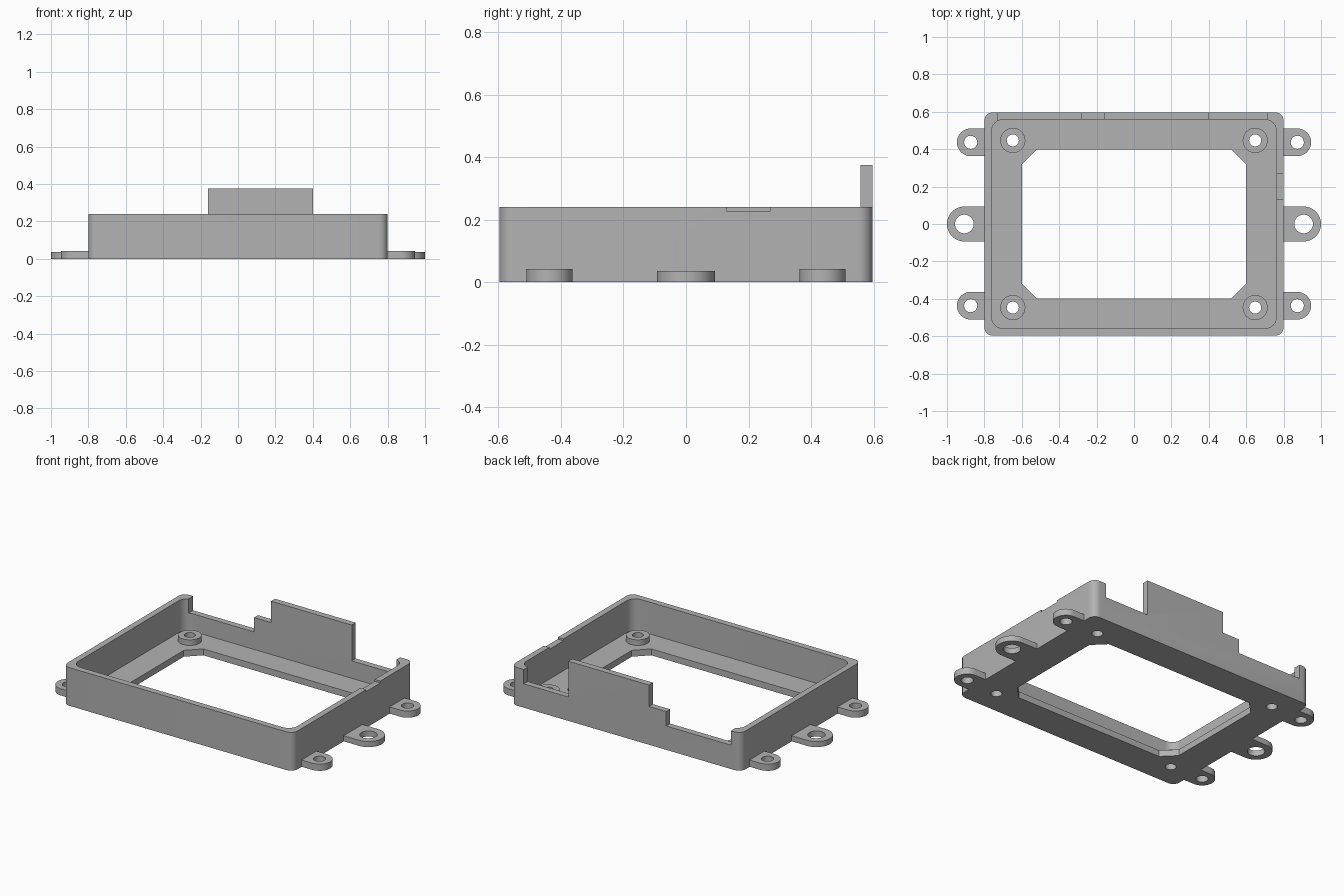
import bpy
import bmesh
from math import cos, sin, pi

if "Cube" in bpy.data.objects:
    bpy.data.objects.remove(bpy.data.objects["Cube"], do_unlink=True)

grey = bpy.data.materials.new("plain grey")
grey.use_nodes = True
grey.diffuse_color = (0.45, 0.45, 0.45, 1)
grey.node_tree.nodes["Principled BSDF"].inputs["Base Color"].default_value = grey.diffuse_color


def arc(cx, cy, r, start, end, steps):
    return [(cx + r * cos(start + (end - start) * i / steps),
             cy + r * sin(start + (end - start) * i / steps)) for i in range(steps + 1)]


def circle(cx, cy, r):
    return arc(cx, cy, r, 0, 2 * pi, 40)[:-1]


def rounded_rect(hx, hy, r, steps=8):
    # one step per corner gives a chamfer
    points = []
    for i, (sx, sy) in enumerate([(1, 1), (-1, 1), (-1, -1), (1, -1)]):
        points += arc(sx * (hx - r), sy * (hy - r), r, i * pi / 2, (i + 1) * pi / 2, steps)
    return points


def rect(x0, x1, y0, y1):
    return [(x0, y0), (x1, y0), (x1, y1), (x0, y1)]


def prism(name, outline, z0, z1):
    bm = bmesh.new()
    base = bm.faces.new([bm.verts.new((x, y, z0)) for x, y in outline])
    top = bmesh.ops.extrude_face_region(bm, geom=[base])["geom"]
    bmesh.ops.translate(bm, vec=(0, 0, z1 - z0),
                        verts=[v for v in top if isinstance(v, bmesh.types.BMVert)])
    bmesh.ops.recalc_face_normals(bm, faces=bm.faces)
    mesh = bpy.data.meshes.new(name)
    bm.to_mesh(mesh)
    bm.free()
    mesh.materials.append(grey)
    obj = bpy.data.objects.new(name, mesh)
    bpy.context.collection.objects.link(obj)
    return obj


def carve(obj, outline, z0, z1):
    cutter = prism("cutter", outline, z0, z1)
    cutter.hide_render = True
    mod = obj.modifiers.new("cut", "BOOLEAN")
    mod.operation = "DIFFERENCE"
    mod.solver = "EXACT"
    mod.object = cutter
    bpy.ops.object.select_all(action="DESELECT")
    bpy.context.view_layer.objects.active = obj
    obj.select_set(True)
    bpy.ops.object.modifier_apply(modifier=mod.name)
    bpy.data.objects.remove(cutter, do_unlink=True)


def finish(obj):
    bpy.ops.object.select_all(action="DESELECT")
    bpy.context.view_layer.objects.active = obj
    obj.select_set(True)
    bpy.ops.object.shade_smooth_by_angle()


RIM, FLOOR, TALL, OVER = 0.24, 0.04, 0.375, 0.5
corners = [(sx, sy) for sx in (-1, 1) for sy in (-1, 1)]

# Open tray hollowed from a rounded block
tray = prism("tray", rounded_rect(0.8, 0.597, 0.045), 0, TALL)
carve(tray, rounded_rect(0.761, 0.558, 0.06), FLOOR, OVER)

# Lower the rim everywhere except the raised back tab
carve(tray, rect(-1, 1, -1, 0.53), RIM, OVER)
carve(tray, rect(-1, -0.16, 0.4, 1), RIM, OVER)
carve(tray, rect(0.6, 1, 0.4, 1), RIM, OVER)

# Notches in the back wall and the shallow one in the left wall
carve(tray, rect(-0.73, -0.28, 0.5, 0.7), 0.15, OVER)
carve(tray, rect(0.4, 0.71, 0.5, 0.7), 0.15, OVER)
carve(tray, rect(0.7, 0.9, 0.13, 0.27), 0.228, OVER)

# Floor window with chamfered corners
carve(tray, rounded_rect(0.6, 0.398, 0.08, 1), -0.1, 0.1)

# Screw holes with raised bosses
for sx, sy in corners:
    x, y = sx * 0.648, sy * 0.447
    carve(tray, circle(x, y, 0.032), -0.1, 0.1)
    boss = prism("screw_boss", circle(x, y, 0.067), FLOOR, 0.075)
    carve(boss, circle(x, y, 0.032), 0, 0.1)
    finish(boss)
finish(tray)


# Mounting ears on both sides
def ear(name, side, x, y, r, hole, height):
    outline = [(0.8, y - r)] + arc(x, y, r, -pi / 2, pi / 2, 24) + [(0.8, y + r)]
    obj = prism(name, [(side * px, py) for px, py in outline], 0, height)
    carve(obj, circle(side * x, y, hole), -0.1, 0.1)
    finish(obj)


for sx, sy in corners:
    ear("small_ear", sx, 0.873, sy * 0.437, 0.074, 0.035, 0.042)
for sx in (-1, 1):
    ear("large_ear", sx, 0.907, 0, 0.093, 0.05, 0.035)
